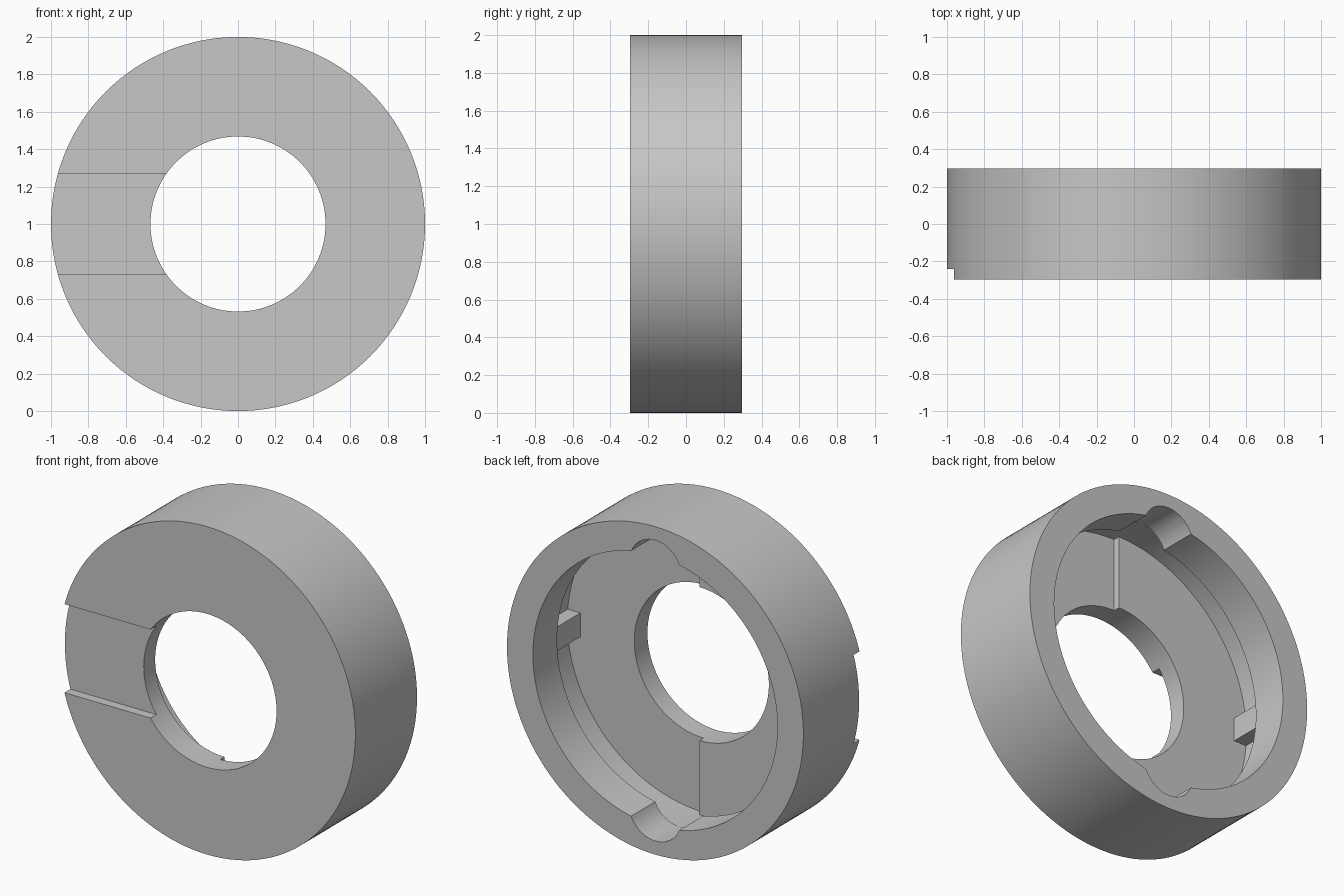
import bpy, bmesh, math
from mathutils import Matrix, Vector

cube = bpy.data.objects.get("Cube")
if cube:
    bpy.data.objects.remove(cube)

grey = bpy.data.materials.new("plain_grey")
grey.use_nodes = True
colour = (0.57, 0.57, 0.57, 1)
grey.diffuse_color = colour
grey.node_tree.nodes["Principled BSDF"].inputs["Base Color"].default_value = colour

# Main dimensions
OUTER, HOLE, LIP, GROOVE = 1.0, 0.468, 0.825, 0.92
FRONT, BACK = -0.297, 0.297
FLOOR_DEEP, FLOOR_RAISED, LIP_INNER = -0.17, -0.13, 0.065
CENTRE = Vector((0, 0, 1))


def finish(bm, name):
    bmesh.ops.recalc_face_normals(bm, faces=bm.faces)
    mesh = bpy.data.meshes.new(name)
    bm.to_mesh(mesh)
    bm.free()
    mesh.materials.append(grey)
    obj = bpy.data.objects.new(name, mesh)
    bpy.context.collection.objects.link(obj)
    return obj


def spin_half(bm, profile, angle):
    verts = [bm.verts.new((0, y, 1 + r)) for r, y in profile]
    edges = [bm.edges.new((v, verts[i - 1])) for i, v in enumerate(verts)]
    bmesh.ops.spin(bm, geom=verts + edges, cent=CENTRE, axis=(0, 1, 0),
                   angle=angle, steps=64)


def box(name, low, high):
    bm = bmesh.new()
    low, high = Vector(low), Vector(high)
    place = Matrix.Translation((low + high) / 2) @ Matrix.Diagonal((*(high - low), 1))
    bmesh.ops.create_cube(bm, size=1, matrix=place)
    return finish(bm, name)


def rod(name, radius, z, low, high):
    bm = bmesh.new()
    place = Matrix.Translation((0, (low + high) / 2, z)) @ Matrix.Rotation(math.pi / 2, 4, 'X')
    bmesh.ops.create_cone(bm, cap_ends=True, segments=48, radius1=radius,
                          radius2=radius, depth=high - low, matrix=place)
    return finish(bm, name)


def combine(target, tool, operation):
    mod = target.modifiers.new(tool.name, 'BOOLEAN')
    mod.object, mod.operation, mod.solver = tool, operation, 'EXACT'
    bpy.context.view_layer.objects.active = target
    bpy.ops.object.modifier_apply(modifier=mod.name)
    bpy.data.objects.remove(tool)


# Ring body: two spun halves, whose floors lie at different depths
rim = [(GROOVE, LIP_INNER), (LIP, LIP_INNER), (LIP, BACK), (OUTER, BACK), (OUTER, FRONT)]
bore = [(HOLE, FRONT), (HOLE, FLOOR_DEEP)]
body = bmesh.new()
spin_half(body, bore + [(GROOVE, FLOOR_DEEP), (GROOVE, FLOOR_RAISED)] + rim, math.pi)
spin_half(body, bore + [(HOLE, FLOOR_RAISED), (GROOVE, FLOOR_RAISED)] + rim, -math.pi)
bmesh.ops.remove_doubles(body, verts=body.verts, dist=0.0005)
bmesh.ops.holes_fill(body, edges=[e for e in body.edges if e.is_boundary], sides=4)
ring = finish(body, "ring_body")

# Wide slot across the front face
combine(ring, box("front_slot", (-1.2, -0.5, 0.73), (0, -0.24, 1.27)), 'DIFFERENCE')

# Rounded entry notches through the back lip, and stop tabs in the groove
for side in (-1, 1):
    combine(ring, rod("entry_notch", 0.175, 1 + side * 0.742, 0, 0.5), 'DIFFERENCE')
    inner, outer = sorted((side * 0.832, side * 0.955))
    combine(ring, box("stop_tab", (inner, -0.2, 0.927), (outer, 0.1, 1.073)), 'UNION')

# Smooth curved walls with sharp rims
bpy.ops.object.select_all(action='DESELECT')
ring.select_set(True)
bpy.context.view_layer.objects.active = ring
bpy.ops.object.shade_smooth_by_angle(angle=math.radians(30))
